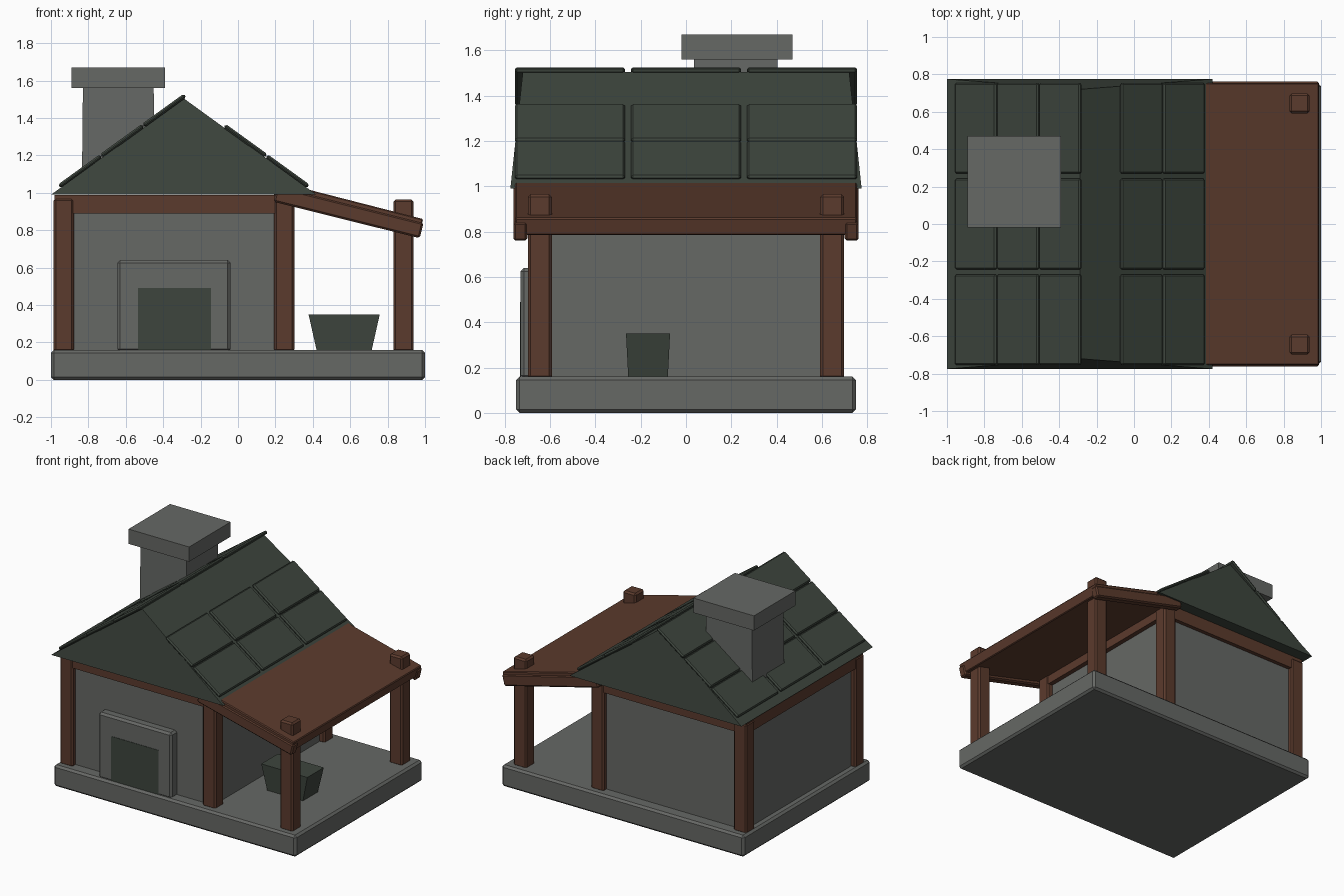
import bpy
import bmesh
from math import atan2, cos, sin
from mathutils import Vector

cube = bpy.data.objects.get("Cube")
if cube:
    bpy.data.objects.remove(cube, do_unlink=True)


def material(name, colour):
    mat = bpy.data.materials.new(name)
    mat.use_nodes = True
    mat.diffuse_color = (*colour, 1)
    for node in mat.node_tree.nodes:
        if node.type == 'BSDF_PRINCIPLED':
            node.inputs["Base Color"].default_value = (*colour, 1)
            node.inputs["Roughness"].default_value = 0.9
    return mat


STONE = material("grey stone", (0.133, 0.138, 0.130))
SLATE = material("dark green slate", (0.047, 0.060, 0.047))
WOOD = material("brown wood", (0.105, 0.043, 0.026))


def box(name, mat, lo, hi, bevel=0.0, top_scale=(1, 1), tilt=0.0):
    """Box between two corners; its top can taper and it can tilt about y."""
    lo, hi = Vector(lo), Vector(hi)
    size = hi - lo
    bm = bmesh.new()
    bmesh.ops.create_cube(bm, size=1)
    for v in bm.verts:
        if v.co.z > 0:
            v.co.x *= top_scale[0]
            v.co.y *= top_scale[1]
        v.co = Vector(a * b for a, b in zip(v.co, size))
    mesh = bpy.data.meshes.new(name)
    bm.to_mesh(mesh)
    bm.free()
    mesh.materials.append(mat)
    obj = bpy.data.objects.new(name, mesh)
    obj.location = (lo + hi) / 2
    obj.rotation_euler.y = tilt
    bpy.context.collection.objects.link(obj)
    if bevel:
        mod = obj.modifiers.new("chamfer", 'BEVEL')
        mod.width = bevel
        mod.segments = 1
    return obj


def sloped(name, mat, start, end, y0, y1, thick, bevel):
    """Plank whose top face runs from start to end in the xz plane."""
    a, b = Vector(start), Vector(end)
    run = b - a
    angle = atan2(-run.y, run.x)
    mid = (a + b) / 2 - Vector((sin(angle), cos(angle))) * thick / 2
    half = run.length / 2
    return box(name, mat, (mid.x - half, y0, mid.y - thick / 2),
               (mid.x + half, y1, mid.y + thick / 2), bevel, tilt=angle)


# Foundation and house body
box("foundation", STONE, (-1, -0.75, 0), (1, 0.75, 0.16), 0.015)
box("house_walls", STONE, (-0.95, -0.66, 0.15), (0.26, 0.66, 0.95))
box("wall_top_beam", WOOD, (-0.98, -0.69, 0.89), (0.295, 0.69, 0.989))

# Posts of the house and the porch
for side, y in (("front", -0.645), ("back", 0.645)):
    for place, x, top in (("right", -0.932, 0.97), ("middle", 0.247, 0.97),
                          ("porch", 0.885, 0.965)):
        box(f"{side}_{place}_post", WOOD, (x - 0.054, y - 0.053, 0.15),
            (x + 0.054, y + 0.053, top), 0.012)

# Door slab with its dark panel
box("door", STONE, (-0.645, -0.73, 0.15), (-0.04, -0.65, 0.64), 0.015)
box("door_panel", SLATE, (-0.535, -0.733, 0.16), (-0.145, -0.728, 0.49))

# Main roof: a prism whose gables lean inward
EAVE, RIDGE, MID = 0.99, 1.505, -0.29
bm = bmesh.new()
ends = []
for s in (-1, 1):
    ends.append([bm.verts.new(p) for p in ((-1, s * 0.775, EAVE),
                                           (0.42, s * 0.775, EAVE),
                                           (MID, s * 0.72, RIDGE))])
front, back = ends
bm.faces.new(front)
bm.faces.new(back)
for i in range(3):
    j = (i + 1) % 3
    bm.faces.new((front[i], front[j], back[j], back[i]))
bmesh.ops.recalc_face_normals(bm, faces=bm.faces)
mesh = bpy.data.meshes.new("main_roof")
bm.to_mesh(mesh)
bm.free()
mesh.materials.append(SLATE)
bpy.context.collection.objects.link(bpy.data.objects.new("main_roof", mesh))

# Roof tiles: three rows on the right slope, two on the left slope
for col in range(3):
    y = (col - 1) * 0.512
    for side, rows in ((-1, 3), (1, 2)):
        for row in range(rows):
            outer, inner = 0.672 - row * 0.225, 0.45 - row * 0.225
            points = [(MID + side * d, 1.53 - 0.722 * d) for d in (outer, inner)]
            if side > 0:
                points.reverse()
            sloped(f"roof_tile_{'left' if side > 0 else 'right'}_{row}_{col}",
                   SLATE, *points, y - 0.243, y + 0.243, 0.024, 0.009)

# Porch roof and its edge rafters
sloped("porch_roof", WOOD, (0.21, 1.06), (0.99, 0.86), -0.755, 0.755, 0.08, 0.006)
for side, s in (("front", -1), ("back", 1)):
    y0, y1 = sorted((s * 0.70, s * 0.762))
    sloped(f"{side}_porch_rafter", WOOD, (0.21, 1.035), (0.992, 0.84),
           y0, y1, 0.085, 0.01)

# Chimney
box("chimney_shaft", STONE, (-0.835, 0.03, 1.0), (-0.445, 0.41, 1.57), 0,
    (0.97, 0.97))
box("chimney_cap", STONE, (-0.89, -0.02, 1.56), (-0.39, 0.47, 1.67))

# Planter on the porch: widens upward
box("planter", SLATE, (0.42, -0.255, 0.16), (0.715, -0.08, 0.35), 0,
    (1.29, 1.11))
